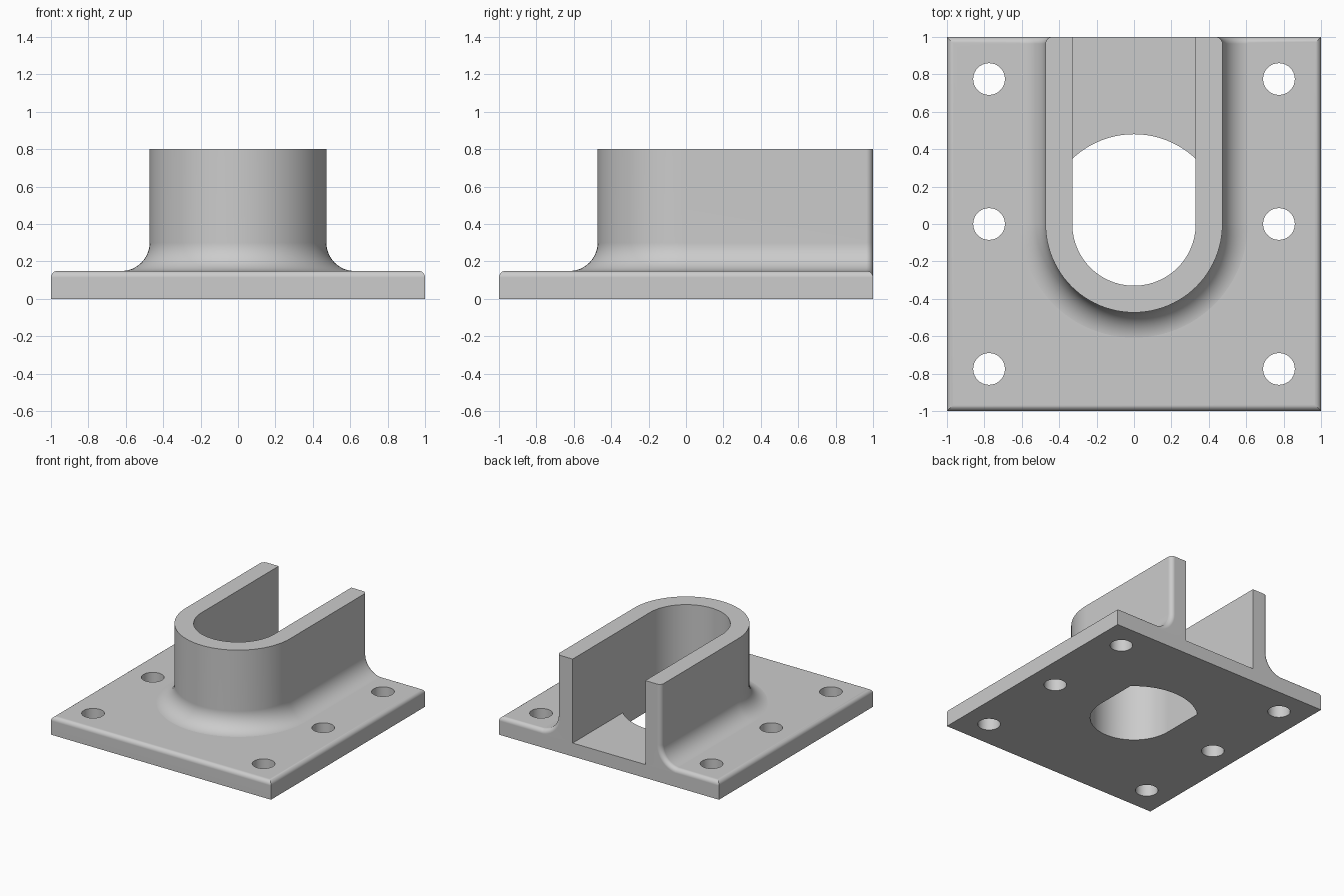
import bpy
import bmesh
from math import sin, cos, acos, pi

cube = bpy.data.objects.get("Cube")
if cube:
    bpy.data.objects.remove(cube, do_unlink=True)

PLATE_TOP = 0.15
FLOOR = 0.11
HUB_TOP = 0.8
OUTER, INNER = 0.473, 0.33
FILLET = 0.15
ROUND = 0.036
HOLE_R = 0.085
HOLE_POS = 0.775
ARC_STEPS = 48
ROUND_STEPS = 6

grey = bpy.data.materials.new("plain_grey")
grey.use_nodes = True
colour = (0.6, 0.6, 0.6, 1)
grey.diffuse_color = colour
grey.node_tree.nodes["Principled BSDF"].inputs["Base Color"].default_value = colour


def loft(name, rings):
    """Closed solid through equal-length rings of points, capped at both ends."""
    bm = bmesh.new()
    loops = [[bm.verts.new(p) for p in ring] for ring in rings]
    n = len(loops[0])
    for a, b in zip(loops, loops[1:]):
        for i in range(n):
            j = (i + 1) % n
            bm.faces.new((a[i], a[j], b[j], b[i]))
    bm.faces.new(loops[0])
    bm.faces.new(loops[-1])
    bmesh.ops.recalc_face_normals(bm, faces=bm.faces)
    mesh = bpy.data.meshes.new(name)
    bm.to_mesh(mesh)
    bm.free()
    mesh.materials.append(grey)
    obj = bpy.data.objects.new(name, mesh)
    bpy.context.collection.objects.link(obj)
    return obj


def arc(radius, start, end, steps=ARC_STEPS, cx=0, cy=0):
    angles = [start + (end - start) * i / steps for i in range(steps + 1)]
    return [(cx + radius * cos(a), cy + radius * sin(a)) for a in angles]


def prism(name, outline, z0, z1):
    obj = loft(name, [[(x, y, z) for x, y in outline] for z in (z0, z1)])
    obj.hide_render = True
    return obj


def cut(obj, cutters):
    """Subtract the cutters and bake the result into the mesh."""
    for c in cutters:
        mod = obj.modifiers.new("cut", "BOOLEAN")
        mod.operation = "DIFFERENCE"
        mod.solver = "EXACT"
        mod.object = c
    deps = bpy.context.evaluated_depsgraph_get()
    mesh = bpy.data.meshes.new_from_object(obj.evaluated_get(deps))
    obj.modifiers.clear()
    obj.data = mesh


# Base plate: square rings with a rounded top edge
def square(inset, z):
    h = 1 - inset
    return [(-h, -h, z), (h, -h, z), (h, h, z), (-h, h, z)]


quarter = [pi / 2 * i / ROUND_STEPS for i in range(ROUND_STEPS + 1)]
plate = loft("base_plate", [square(0, 0)] + [
    square(ROUND * (1 - cos(t)), PLATE_TOP - ROUND * (1 - sin(t))) for t in quarter])


# U-shaped wall: each ring shrinks by d as it rounds over at the back
def hub_ring(level):
    w, z = level(0)
    front = [(x, y, z) for x, y in arc(w, pi, 2 * pi)]
    side = []
    for t in quarter:
        w, z = level(ROUND * (1 - cos(t)))
        side.append((w, 1 - ROUND * (1 - sin(t)), z))
    return front + side + [(-x, y, z) for x, y, z in reversed(side)]


def fillet_level(a):
    centre_z = PLATE_TOP + FILLET - 0.001
    return lambda d: (OUTER + FILLET - (FILLET + d) * cos(a),
                      centre_z - (FILLET + d) * sin(a))


levels = [lambda d: (OUTER - d, HUB_TOP)]
levels += [fillet_level(pi / 2 * i / 12) for i in range(13)]
levels += [lambda d: (OUTER + FILLET, FLOOR + 0.002)]
hub = loft("u_shaped_wall", [hub_ring(lv) for lv in levels])

# Cutters: open slot, drain opening and bolt holes
inner_arc = arc(INNER, pi, 2 * pi)
slot = prism("slot_cutter", inner_arc + [(INNER, 1.2), (-INNER, 1.2)], FLOOR, 1)
BACK_R = 0.48
a0 = acos(INNER / BACK_R)
opening = prism("opening_cutter", inner_arc + arc(BACK_R, a0, pi - a0, 24), -0.1, 0.3)
bolts = [prism("bolt_cutter", arc(HOLE_R, 0, 2 * pi, 32, sx * HOLE_POS, sy * HOLE_POS)[:-1],
               -0.1, 0.3)
         for sx in (-1, 1) for sy in (-1, 0, 1)]

cut(hub, [slot])
cut(plate, [slot, opening] + bolts)
for c in [slot, opening] + bolts:
    bpy.data.objects.remove(c, do_unlink=True)

# Smooth curved faces, keep flats crisp
bpy.ops.object.select_all(action="DESELECT")
for obj in (plate, hub):
    obj.select_set(True)
    bpy.context.view_layer.objects.active = obj
bpy.ops.object.shade_smooth_by_angle(angle=pi / 6)
for obj in (plate, hub):
    mod = obj.modifiers.new("flat_normals", "WEIGHTED_NORMAL")
    mod.keep_sharp = True
